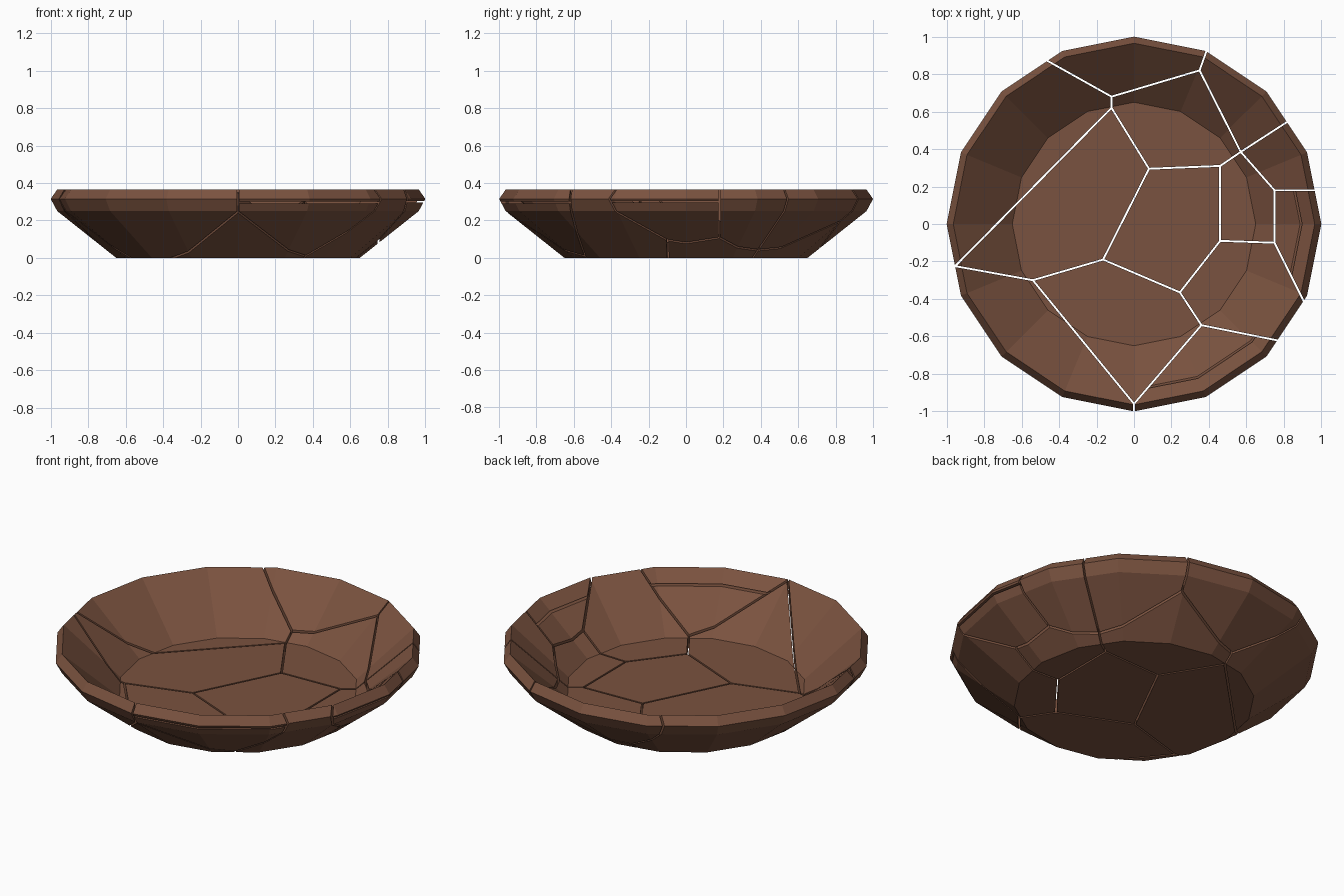
import bpy, bmesh, math
from mathutils import Vector

if "Cube" in bpy.data.objects:
    bpy.data.objects.remove(bpy.data.objects["Cube"])

SIDES = 16
GAP = 0.005          # half of the crack width
# half profile of the bowl: (radius, height), outside up then inside down
PROFILE = [(0.65, 0), (0.965, 0.25), (1.0, 0.315), (0.965, 0.365), (0.65, 0.085)]

clay = bpy.data.materials.new("brown clay")
clay.diffuse_color = (0.195, 0.085, 0.05, 1)
clay.use_nodes = True
clay.node_tree.nodes["Principled BSDF"].inputs["Base Color"].default_value = clay.diffuse_color

# crack corners seen from above
P = dict(A=(-.12, .62), A2=(-.12, .68), B=(.08, .295), C=(.46, .31), D=(.46, -.09),
         E=(.245, -.365), F=(.36, -.54), G=(-.165, -.19), H=(-.54, -.30),
         K=(.35, .82), M=(.57, .385), T=(.75, .18), U=(.75, -.10),
         L=(-.955, -.225), S=(0, -.96),
         # points beyond the rim, lower case
         n=(-.80, 1.06), k=(.45, 1.10), m=(1.05, .695), p=(1.3, .18),
         q=(1.0, -.60), r=(1.16, -.70), s=(0, -1.3), l=(-1.3, -.306))

# each shard as an anticlockwise outline; optional height where its rim splits off
SHARDS = [
    ("left_wall_shard", "n l L A A2", None),
    ("back_wall_shard", "k n A2 K", None),
    ("back_floor_shard", "A B C M K A2", None),
    ("left_floor_shard", "A L H G B", None),
    ("centre_floor_shard", "B G E D C", None),
    ("front_left_wall_shard", "l s S H L", None),
    ("front_floor_shard", "H S F E G", None),
    ("front_right_wall_shard", "s r F S", 0.295),
    ("right_front_shard", "D E F r q U", None),
    ("right_floor_shard", "C D U T M", None),
    ("right_wall_shard", "U q p T", 0.30),
    ("back_right_wall_shard", "M T p m", None),
    ("back_right_rim_shard", "k K M m", None),
]


def whole_bowl():
    """Closed 16-sided bowl."""
    bm = bmesh.new()
    rings = [[bm.verts.new((rad * math.cos(2 * math.pi * i / SIDES),
                            rad * math.sin(2 * math.pi * i / SIDES), z))
              for i in range(SIDES)] for rad, z in PROFILE]
    for a, b in zip(rings, rings[1:]):
        for i in range(SIDES):
            j = (i + 1) % SIDES
            bm.faces.new((a[i], a[j], b[j], b[i]))
    bm.faces.new(rings[0][::-1])
    bm.faces.new(rings[-1])
    return bm


def cut(bm, point, outward):
    """Slice away everything on the outward side and cap the cut."""
    res = bmesh.ops.bisect_plane(bm, geom=bm.verts[:] + bm.edges[:] + bm.faces[:],
                                 plane_co=point, plane_no=outward, dist=1e-5,
                                 clear_outer=True)
    edges = [e for e in res["geom_cut"] if isinstance(e, bmesh.types.BMEdge)
             and len(e.link_faces) == 1]
    if edges:
        bmesh.ops.triangle_fill(bm, edges=edges, use_beauty=True, use_dissolve=True)


def make_shard(name, keys, split=None, upper=False):
    bm = whole_bowl()
    for a, b in zip(keys, keys[1:] + keys[:1]):
        if a.islower() and b.islower():
            continue                      # the rim itself, no cut
        pa, pb = Vector((*P[a], 0)), Vector((*P[b], 0))
        d = (pb - pa).normalized()
        out = Vector((d.y, -d.x, 0))
        cut(bm, pa - out * GAP, out)
    if split is not None:
        sign = -1 if upper else 1
        cut(bm, Vector((0, 0, split - sign * GAP)), Vector((0, 0, sign)))
    bmesh.ops.recalc_face_normals(bm, faces=bm.faces[:])
    me = bpy.data.meshes.new(name)
    bm.to_mesh(me)
    bm.free()
    me.materials.append(clay)
    bpy.context.collection.objects.link(bpy.data.objects.new(name, me))


for name, outline, split in SHARDS:
    keys = outline.split()
    make_shard(name, keys, split)
    if split is not None:                 # loose rim sliver above the split
        make_shard(name.replace("wall", "rim"), keys, split, upper=True)
